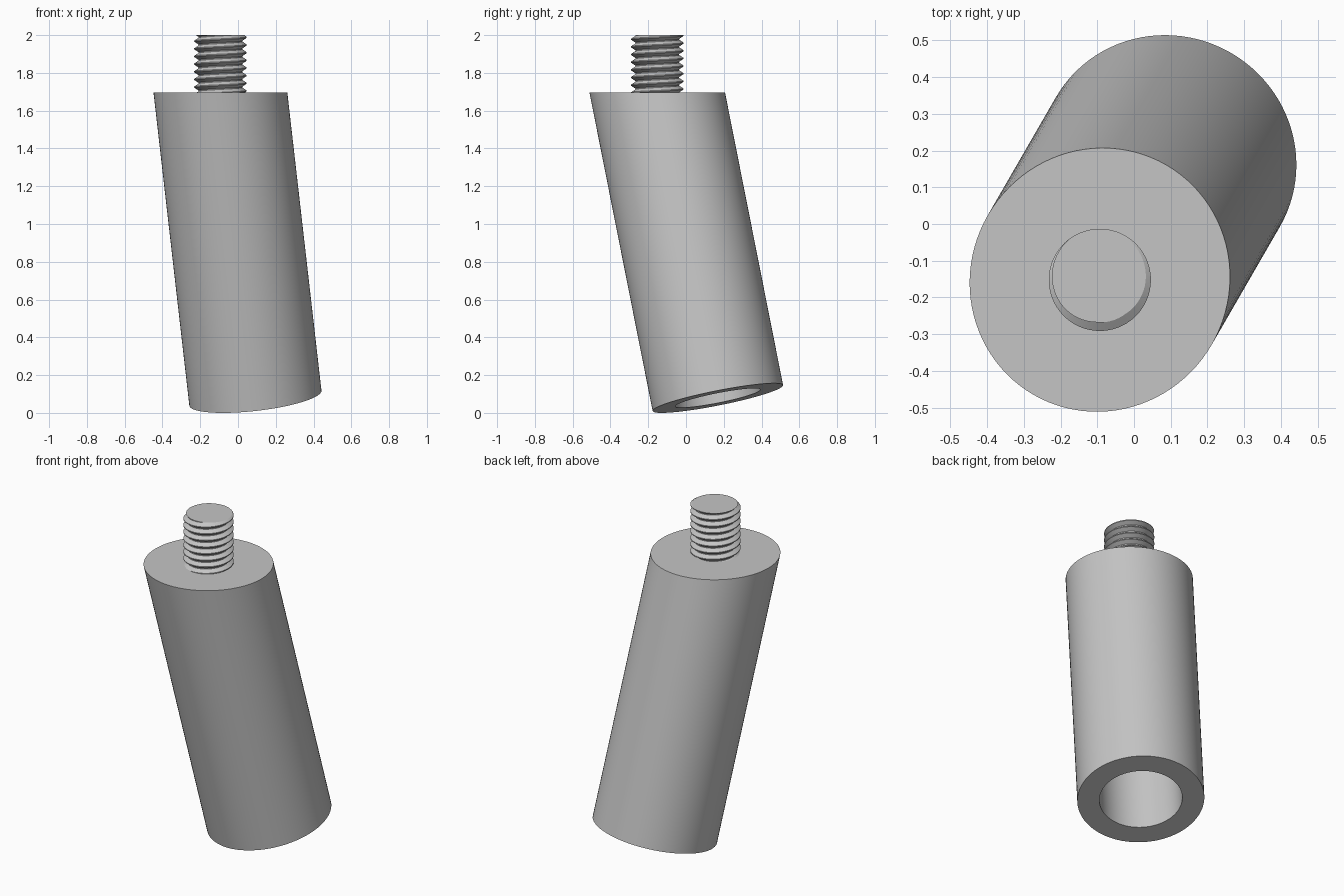
import bpy
import bmesh
from math import sin, cos, tan, pi, radians
from mathutils import Vector, Matrix

cube = bpy.data.objects.get("Cube")
if cube:
    bpy.data.objects.remove(cube, do_unlink=True)

TILT, HEADING = radians(12.9), radians(60)
RADIUS, BORE, BORE_DEPTH = 0.352, 0.23, 0.8
DECK_Z, TOP_Z = 1.695, 2.0
DECK = Vector((-0.093, -0.152, DECK_Z))
CREST, ROOT, PITCH = 0.139, 0.116, 0.0405

steel = bpy.data.materials.new("plain grey metal")
steel.use_nodes = True
GREY = (0.56, 0.56, 0.56, 1)
steel.diffuse_color = GREY
steel.node_tree.nodes["Principled BSDF"].inputs["Base Color"].default_value = GREY


def cut_flat(bm, z, keep_below):
    """Trim the mesh on a level plane and cap the opening."""
    res = bmesh.ops.bisect_plane(
        bm, geom=bm.verts[:] + bm.edges[:] + bm.faces[:],
        plane_co=(0, 0, z), plane_no=(0, 0, 1),
        clear_outer=keep_below, clear_inner=not keep_below)
    edges = [e for e in res["geom_cut"] if isinstance(e, bmesh.types.BMEdge)]
    bmesh.ops.contextual_create(bm, geom=edges)


def finish(bm, name):
    bmesh.ops.recalc_face_normals(bm, faces=bm.faces[:])
    mesh = bpy.data.meshes.new(name)
    bm.to_mesh(mesh)
    bm.free()
    mesh.materials.append(steel)
    obj = bpy.data.objects.new(name, mesh)
    bpy.context.collection.objects.link(obj)
    bpy.ops.object.select_all(action="DESELECT")
    obj.select_set(True)
    bpy.context.view_layer.objects.active = obj
    bpy.ops.object.shade_smooth_by_angle(angle=radians(25))


# Leaning sleeve: square lower end with a blind bore, level upper end
bm = bmesh.new()
SIDES = 96
profile = [(RADIUS, 2.2), (RADIUS, 0), (BORE, 0), (BORE, BORE_DEPTH)]
rings = [[bm.verts.new((r * cos(2 * pi * i / SIDES), r * sin(2 * pi * i / SIDES), z))
          for i in range(SIDES)] for r, z in profile]
for a, b in zip(rings, rings[1:]):
    for i in range(SIDES):
        j = (i + 1) % SIDES
        bm.faces.new((a[i], a[j], b[j], b[i]))
bm.faces.new(rings[-1])

axis = Vector((-sin(TILT) * cos(HEADING), -sin(TILT) * sin(HEADING), cos(TILT)))
foot_z = RADIUS * sin(TILT)
foot = DECK - axis * ((DECK_Z - foot_z) / axis.z)
turn = Vector((0, 0, 1)).rotation_difference(axis).to_matrix().to_4x4()
bmesh.ops.transform(bm, matrix=Matrix.Translation(foot) @ turn, verts=bm.verts[:])
cut_flat(bm, DECK_Z, True)
finish(bm, "sleeve")

# Upright stud: helical V thread trimmed level at both ends
bm = bmesh.new()
STEPS, TURNS = 64, 11
phase = radians(105)
start_z = TOP_Z - 9.5 * PITCH
flat = PITCH / 16
tooth = [(ROOT, -PITCH / 2 + flat), (CREST, -flat), (CREST, flat), (ROOT, PITCH / 2 - flat)]
columns = []
for s in range(STEPS * TURNS + 1):
    t = 2 * pi * s / STEPS
    angle = t + phase + pi
    z = start_z + PITCH * t / (2 * pi)
    columns.append([bm.verts.new((DECK.x + r * cos(angle), DECK.y + r * sin(angle), z + dz))
                    for r, dz in tooth])
for s in range(STEPS * TURNS):
    a, b = columns[s], columns[s + 1]
    for k in range(3):
        bm.faces.new((a[k], b[k], b[k + 1], a[k + 1]))
    # root strip joins this turn to the next
    if s + STEPS + 1 < len(columns):
        c, d = columns[s + STEPS], columns[s + STEPS + 1]
        bm.faces.new((a[3], b[3], d[0], c[0]))
cut_flat(bm, TOP_Z, True)
cut_flat(bm, DECK_Z - 0.004, False)
finish(bm, "threaded_stud")
